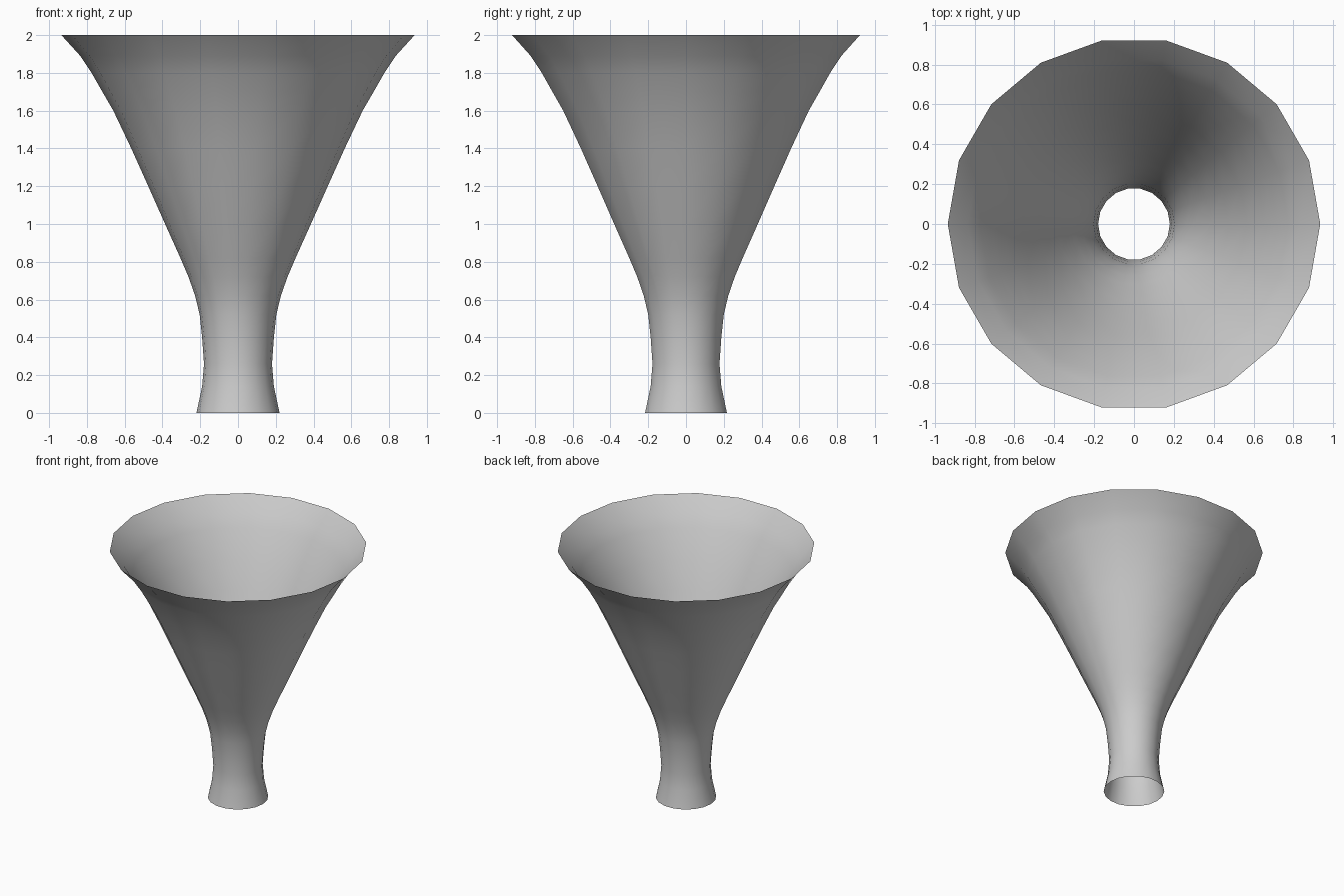
import bpy, bmesh
from math import cos, sin, tau

if "Cube" in bpy.data.objects:
    bpy.data.objects.remove(bpy.data.objects["Cube"])

SIDES = 18
# (radius, height) from the foot up to the flared rim
PROFILE = [(0.22, 0.0), (0.19, 0.14), (0.18, 0.26), (0.19, 0.4), (0.203, 0.52),
           (0.227, 0.62), (0.262, 0.72), (0.305, 0.82), (0.386, 1.0),
           (0.475, 1.2), (0.565, 1.4), (0.66, 1.6), (0.718, 1.7),
           (0.775, 1.8), (0.835, 1.89), (0.935, 2.0)]

# Open thin-walled funnel: stacked rings bridged with quads
bm = bmesh.new()
rings = [[bm.verts.new((r * cos(tau * i / SIDES), r * sin(tau * i / SIDES), z))
          for i in range(SIDES)] for r, z in PROFILE]
for low, high in zip(rings, rings[1:]):
    for i in range(SIDES):
        j = (i + 1) % SIDES
        bm.faces.new((low[i], low[j], high[j], high[i])).smooth = True

mesh = bpy.data.meshes.new("flared_funnel")
bm.to_mesh(mesh)
bm.free()
bpy.context.collection.objects.link(bpy.data.objects.new("flared_funnel", mesh))
